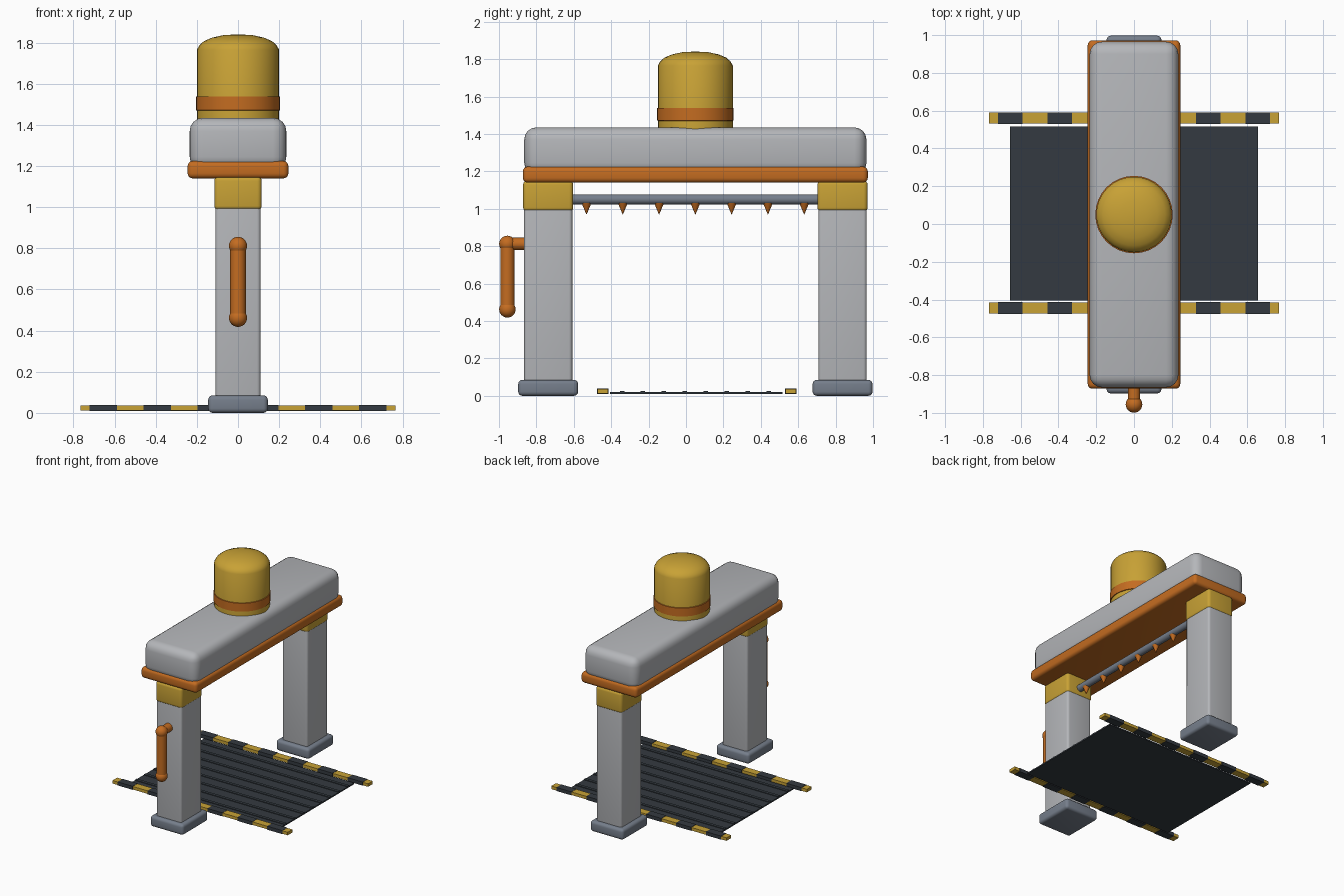
import bpy, math
from mathutils import Vector

if "Cube" in bpy.data.objects:
    bpy.data.objects.remove(bpy.data.objects["Cube"], do_unlink=True)


def material(name, rgb):
    m = bpy.data.materials.new(name)
    m.use_nodes = True
    m.diffuse_color = (*rgb, 1)
    bsdf = next(n for n in m.node_tree.nodes if n.type == 'BSDF_PRINCIPLED')
    bsdf.inputs["Base Color"].default_value = (*rgb, 1)
    return m


GREY = material("light grey", (0.46, 0.47, 0.49))
STEEL = material("steel grey", (0.18, 0.21, 0.26))
YELLOW = material("yellow", (0.58, 0.36, 0.036))
ORANGE = material("orange", (0.55, 0.15, 0.015))
DARK = material("charcoal", (0.034, 0.042, 0.052))


def finish(name, mat, smooth=True):
    ob = bpy.context.object
    ob.name = name
    ob.data.materials.append(mat)
    if smooth:
        bpy.ops.object.shade_smooth_by_angle(angle=math.radians(40))
    return ob


def box(name, x, y, z, mat, bevel=0.0):
    """Box from (min, max) pairs, with optional rounded edges."""
    spans = (x, y, z)
    bpy.ops.mesh.primitive_cube_add(size=1, location=[(a + b) / 2 for a, b in spans])
    ob = bpy.context.object
    ob.scale = [b - a for a, b in spans]
    bpy.ops.object.transform_apply(location=False, rotation=False, scale=True)
    if bevel:
        mod = ob.modifiers.new("Rounded edges", 'BEVEL')
        mod.width, mod.segments = bevel, 4
        bpy.ops.object.modifier_apply(modifier=mod.name)
    return finish(name, mat, bool(bevel))


def rod(name, start, end, r1, mat, r2=None):
    """Cylinder or cone between two points."""
    a, b = Vector(start), Vector(end)
    d = b - a
    bpy.ops.mesh.primitive_cone_add(
        vertices=24, radius1=r1, radius2=r1 if r2 is None else r2, depth=d.length,
        location=(a + b) / 2, rotation=d.to_track_quat('Z', 'Y').to_euler())
    return finish(name, mat)


def ball(name, centre, r, mat):
    bpy.ops.mesh.primitive_uv_sphere_add(segments=24, ring_count=12, radius=r, location=centre)
    return finish(name, mat)


def lathe(name, profile, y, mat, sides=32):
    """Revolve a closed-at-the-axis (radius, z) profile."""
    verts = [(r * math.cos(math.tau * i / sides), y + r * math.sin(math.tau * i / sides), z)
             for r, z in profile for i in range(sides)]
    faces = [(k * sides + i, k * sides + (i + 1) % sides,
              (k + 1) * sides + (i + 1) % sides, (k + 1) * sides + i)
             for k in range(len(profile) - 1) for i in range(sides)]
    last = (len(profile) - 1) * sides
    faces += [tuple(reversed(range(sides))), tuple(range(last, last + sides))]
    me = bpy.data.meshes.new(name)
    me.from_pydata(verts, [], faces)
    ob = bpy.data.objects.new(name, me)
    bpy.context.collection.objects.link(ob)
    bpy.ops.object.select_all(action='DESELECT')
    ob.select_set(True)
    bpy.context.view_layer.objects.active = ob
    return finish(name, mat)


MID = 0.05  # centre of the arch along y

# Two posts with feet and collars
for label, side in (("front", -1), ("back", 1)):
    c = MID + side * 0.787

    def span(h):
        return (c - h, c + h)

    box(label + "_foot", (-0.145, 0.145), span(0.16), (0, 0.085), STEEL, 0.022)
    box(label + "_post", (-0.11, 0.11), span(0.129), (0.02, 1.1), GREY, 0.018)
    box(label + "_collar", (-0.115, 0.115), span(0.134), (0.985, 1.15), YELLOW, 0.022)

# Overhead beam on its trim plate
box("trim_plate", (-0.245, 0.245), (-0.872, 0.972), (1.14, 1.225), ORANGE, 0.025)
box("overhead_beam", (-0.235, 0.235), (-0.865, 0.965), (1.18, 1.435), GREY, 0.065)

# Domed tank with a band
lathe("tank", [(0.2, 1.4), (0.2, 1.765), (0.188, 1.788), (0.165, 1.808),
               (0.125, 1.825), (0.07, 1.837), (0.012, 1.84)], MID, YELLOW)
lathe("tank_band", [(0.199, 1.47), (0.205, 1.472), (0.205, 1.538), (0.199, 1.54)], MID, ORANGE)

# Spray pipe and nozzles
rod("spray_pipe", (0, -0.64, 1.05), (0, 0.74, 1.05), 0.027, STEEL)
for i in range(7):
    y = MID + (i - 3) * 0.194
    rod(f"nozzle_{i + 1}", (0, y, 1.03), (0, y, 0.97), 0.026, ORANGE, 0.001)

# Crank handle on the front post
HY, TOP, LOW = -0.955, 0.812, 0.462
rod("handle_arm", (0, -0.84, TOP), (0, HY, TOP), 0.033, ORANGE)
rod("handle_grip", (0, HY, TOP), (0, HY, LOW), 0.038, ORANGE)
ball("handle_elbow", (0, HY, TOP), 0.044, ORANGE)
ball("handle_end", (0, HY, LOW), 0.044, ORANGE)

# Ribbed floor mat
box("floor_mat", (-0.657, 0.657), (-0.405, 0.515), (0.01, 0.02), DARK)
for i in range(8):
    y = MID + (i - 3.5) * 0.112
    box(f"mat_rib_{i + 1}", (-0.655, 0.655), (y - 0.012, y + 0.012), (0.019, 0.025), DARK)

# Striped guide rails
for label, y in (("front", -0.445), ("back", 0.56)):
    box(label + "_rail", (-0.767, 0.767), (y - 0.029, y + 0.029), (0.012, 0.036), YELLOW)
    for i in range(6):
        x = (i - 2.5) * 0.262
        box(f"{label}_rail_stripe_{i + 1}", (x - 0.066, x + 0.066),
            (y - 0.031, y + 0.031), (0.01, 0.038), DARK)
